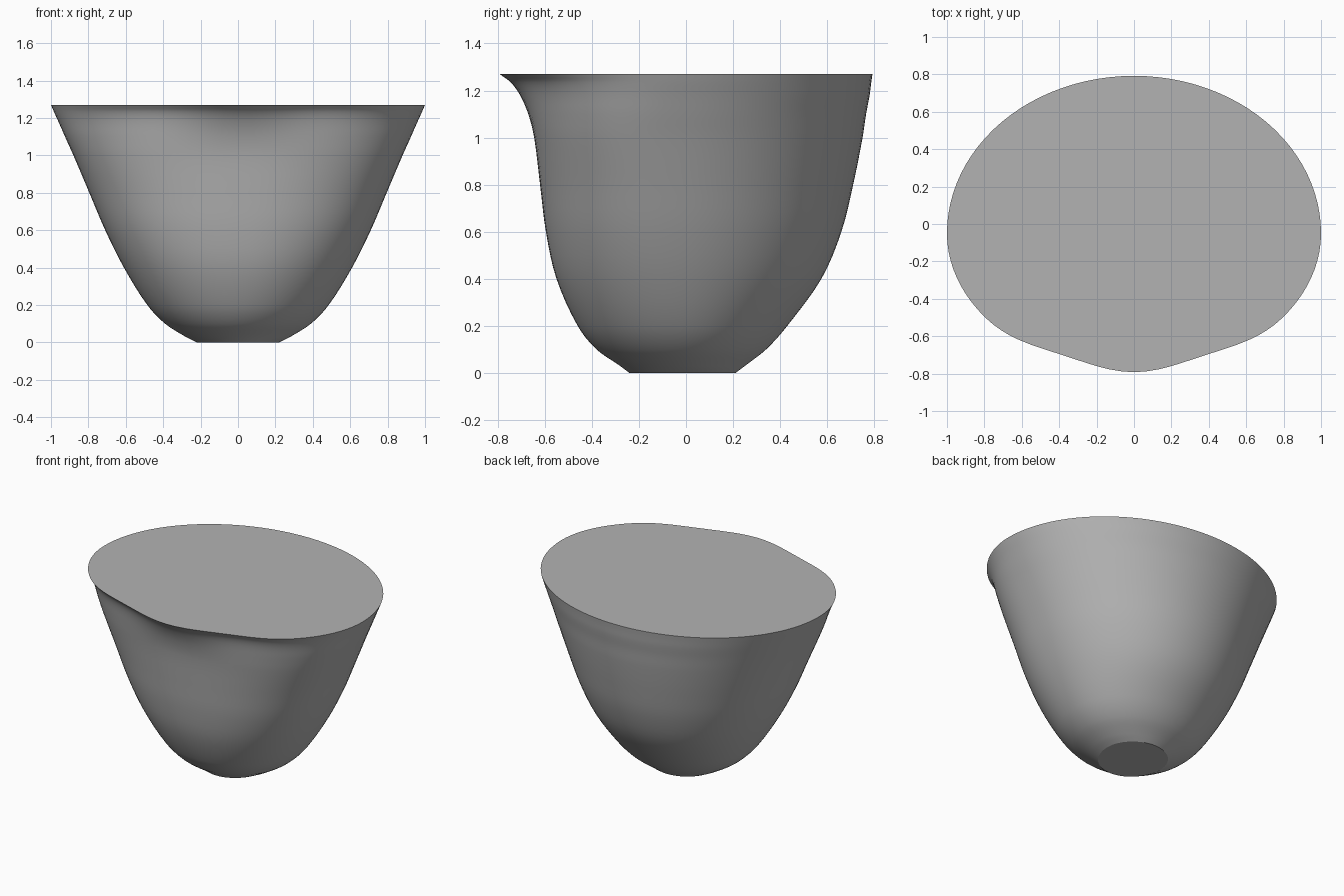
import bpy, bmesh, math

default = bpy.data.objects.get("Cube")
if default:
    bpy.data.objects.remove(default, do_unlink=True)

clay = bpy.data.materials.new("plain grey")
clay.use_nodes = True
grey = (0.45, 0.45, 0.45, 1)
clay.diffuse_color = grey
clay.node_tree.nodes["Principled BSDF"].inputs["Base Color"].default_value = grey

# Profile rows: height, half width, back reach, front reach, front squareness
PROFILE = [
    (0.00, 0.22, 0.21, 0.24, 2.0),
    (0.03, 0.28, 0.25, 0.28, 2.0),
    (0.10, 0.39, 0.34, 0.38, 2.05),
    (0.20, 0.485, 0.43, 0.46, 2.1),
    (0.40, 0.61, 0.575, 0.55, 2.2),
    (0.60, 0.71, 0.66, 0.595, 2.3),
    (0.80, 0.795, 0.71, 0.62, 2.35),
    (1.00, 0.88, 0.75, 0.645, 2.4),
    (1.10, 0.925, 0.765, 0.67, 2.3),
    (1.18, 0.96, 0.78, 0.705, 2.15),
    (1.235, 0.985, 0.787, 0.745, 2.05),
    (1.27, 1.00, 0.792, 0.792, 2.0),
]
SEGMENTS = 96
STEPS = 4
TOP = PROFILE[-1][0]


def smooth_rows(rows):
    """Catmull-Rom interpolation between the profile rows."""
    ends = [rows[0]] + rows + [rows[-1]]
    out = []
    for p, a, b, n in zip(ends, ends[1:], ends[2:], ends[3:]):
        for k in range(STEPS):
            t = k / STEPS
            row = []
            for i in range(len(a)):
                m0 = (b[i] - p[i]) / (b[0] - p[0]) * (b[0] - a[0])
                m1 = (n[i] - a[i]) / (n[0] - a[0]) * (b[0] - a[0])
                row.append((2*t**3 - 3*t**2 + 1) * a[i] + (t**3 - 2*t**2 + t) * m0
                           + (3*t**2 - 2*t**3) * b[i] + (t**3 - t**2) * m1)
            out.append(row)
    return out + [rows[-1]]


def outline(z, half, back, front, power):
    """One cross-section: round back, squarer front, pinched towards the lip."""
    centre = -0.05 * z / TOP
    pinch = 0.035 * max(0, (z - 1) / (TOP - 1)) ** 2
    points = []
    for i in range(SEGMENTS):
        a = math.tau * i / SEGMENTS
        c, s = math.cos(a), math.sin(a)
        if s >= 0:
            x, y = half * c, centre + (back - centre) * s
        else:
            e = 2 / power
            x = half * math.copysign(abs(c) ** e, c)
            y = centre - (front + centre) * abs(s) ** e
            if abs(x) < 0.8:
                y += pinch * math.sin(math.pi * abs(x) / 0.8) ** 2
        points.append((x, y, z))
    return points


# Solid bowl with a flared pouring lip
bm = bmesh.new()
rings = [[bm.verts.new(p) for p in outline(*row)] for row in smooth_rows(PROFILE)]
for low, high in zip(rings, rings[1:]):
    for i in range(SEGMENTS):
        j = (i + 1) % SEGMENTS
        bm.faces.new((low[i], low[j], high[j], high[i])).smooth = True

# Flat foot and flat top, with crisp edges
for cap in (bm.faces.new(rings[0][::-1]), bm.faces.new(rings[-1])):
    for edge in cap.edges:
        edge.smooth = False

mesh = bpy.data.meshes.new("bowl")
bm.to_mesh(mesh)
bm.free()
mesh.materials.append(clay)
bowl = bpy.data.objects.new("bowl", mesh)
bpy.context.collection.objects.link(bowl)
